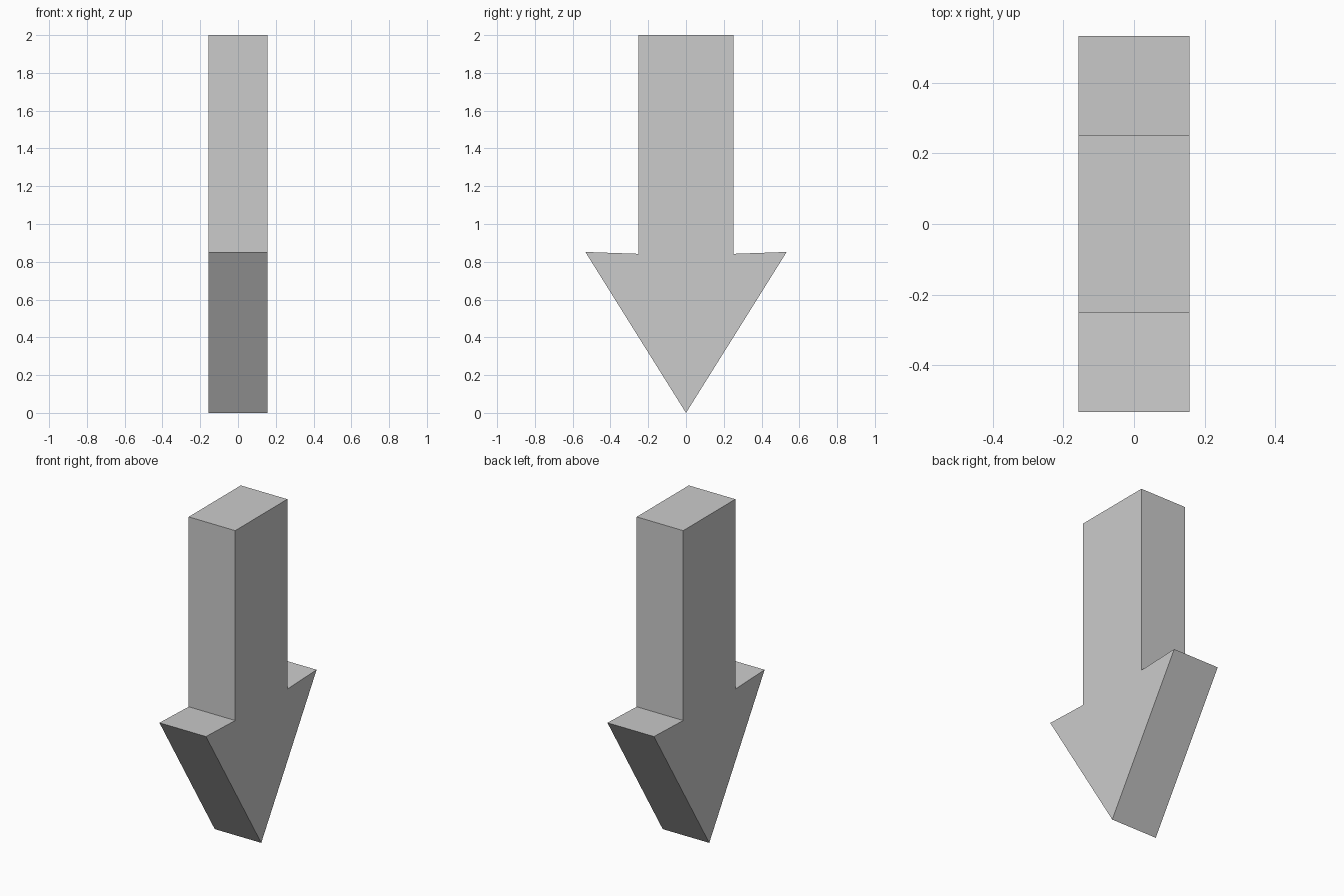
import bpy
import bmesh

if "Cube" in bpy.data.objects:
    bpy.data.objects.remove(bpy.data.objects["Cube"])

HALF_THICKNESS = 0.157

# Half outline of the arrow (y, z), from the tip up to the shaft top
half = [(0.533, 0.852), (0.251, 0.842), (0.251, 2.0)]
outline = [(0.0, 0.0)] + half + [(-y, z) for y, z in reversed(half)]

# Downward arrow: outline face extruded along x
bm = bmesh.new()
face = bm.faces.new([bm.verts.new((-HALF_THICKNESS, y, z)) for y, z in outline])
result = bmesh.ops.extrude_face_region(bm, geom=[face])
moved = [v for v in result["geom"] if isinstance(v, bmesh.types.BMVert)]
bmesh.ops.translate(bm, verts=moved, vec=(2 * HALF_THICKNESS, 0, 0))
bmesh.ops.recalc_face_normals(bm, faces=bm.faces[:])

mesh = bpy.data.meshes.new("down_arrow")
bm.to_mesh(mesh)
bm.free()
bpy.context.collection.objects.link(bpy.data.objects.new("down_arrow", mesh))
